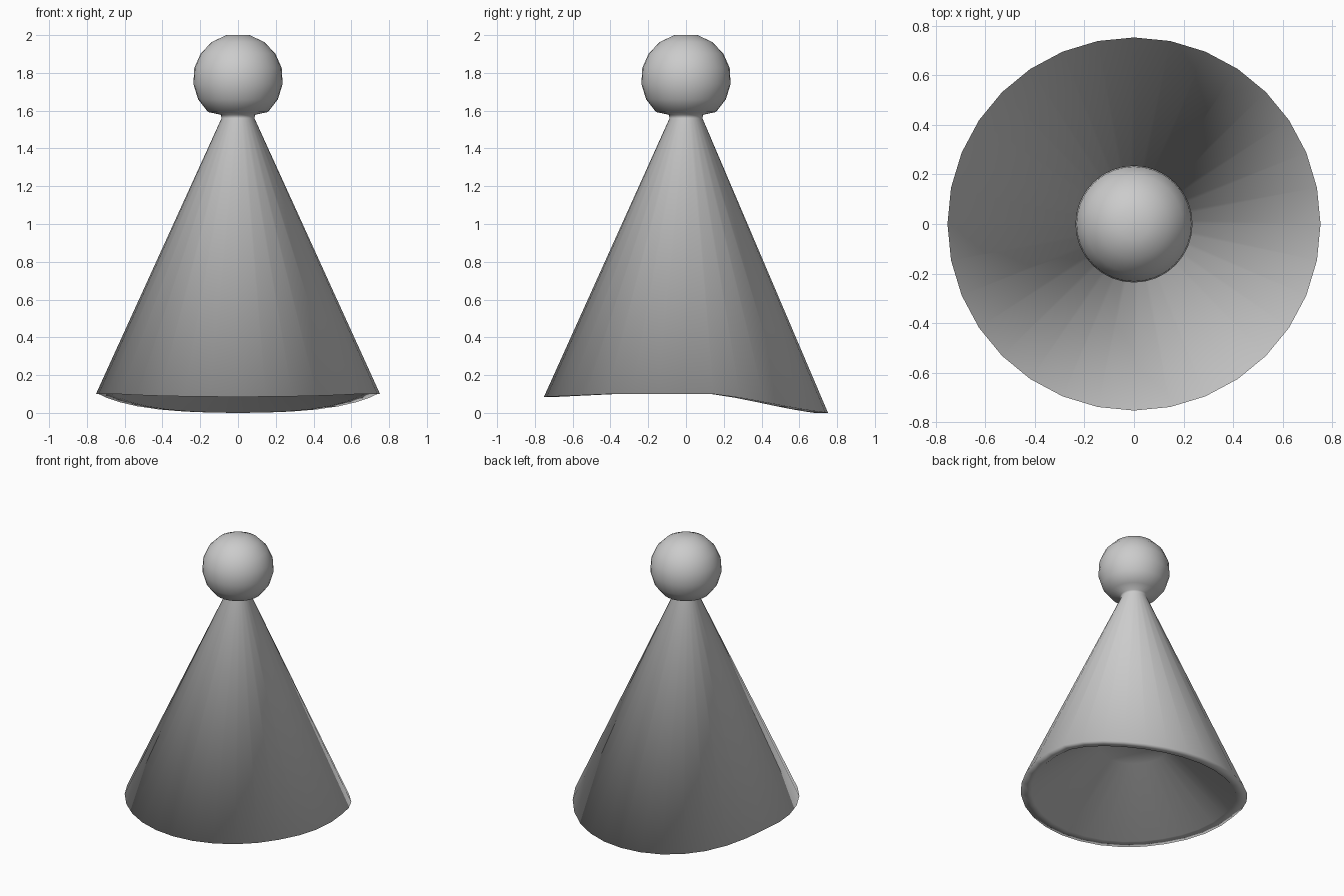
import bpy, bmesh, math

if "Cube" in bpy.data.objects:
    bpy.data.objects.remove(bpy.data.objects["Cube"])

SEGMENTS = 32


def rim_height(y):
    """Brim is level at the sides, barely dips in front and droops at the back."""
    if y > 0.15:
        t = (y - 0.15) / 0.6
        return 0.1 - 0.1 * (0.7 * t + 0.3 * t * t * (3 - 2 * t))
    if y < -0.4:
        return 0.1 - 0.015 * (-y - 0.4) / 0.35
    return 0.1


# Profile from the hollow's ceiling, down over the brim, up the cone and round the ball
# (radius, height, share of the brim wave)
profile = [(0.23, 0.43, 0), (0.68, 0.1, 1), (0.752, 0.1, 1), (0.087, 1.56, 0), (0.09, 1.578, 0)]
for k in range(6, -1, -1):
    a = math.radians(15 + 20.5 * k)
    profile.append((0.238 * math.sin(a), 1.77 + 0.238 * math.cos(a), 0))

# Lathe the profile
bm = bmesh.new()
rings = []
for r, z, wave in profile:
    ring = []
    for i in range(SEGMENTS):
        a = math.tau * i / SEGMENTS
        x, y = r * math.cos(a), r * math.sin(a)
        drop = rim_height(y * 0.75 / r) - 0.1 if wave else 0
        ring.append(bm.verts.new((x, y, z + drop)))
    rings.append(ring)

for lower, upper in zip(rings, rings[1:]):
    for i in range(SEGMENTS):
        j = (i + 1) % SEGMENTS
        bm.faces.new((lower[i], lower[j], upper[j], upper[i]))

# Hollow ceiling and top of the ball
bm.faces.new(rings[0])
bm.faces.new(rings[-1])
bmesh.ops.recalc_face_normals(bm, faces=bm.faces)
for f in bm.faces:
    f.smooth = True

mesh = bpy.data.meshes.new("cone_hat_with_ball")
bm.to_mesh(mesh)
bm.free()
hat = bpy.data.objects.new("cone_hat_with_ball", mesh)
bpy.context.collection.objects.link(hat)
